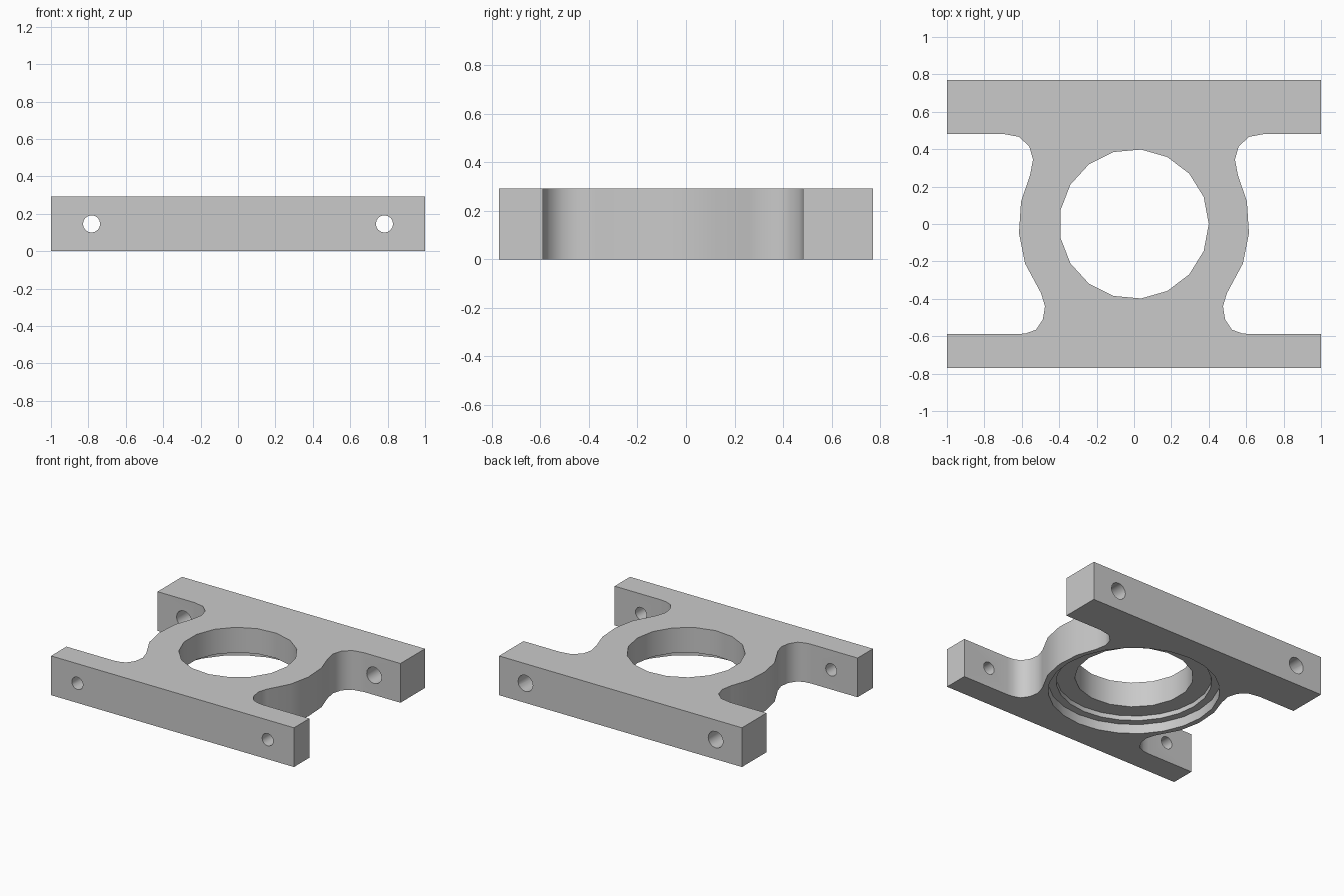
import bpy, bmesh, math
from mathutils import Matrix

old = bpy.data.objects.get("Cube")
if old:
    bpy.data.objects.remove(old, do_unlink=True)

HEIGHT = 0.292
BACK, FRONT = 0.77, -0.77

grey = bpy.data.materials.new("plain grey")
grey.use_nodes = True
grey.diffuse_color = (0.59, 0.59, 0.59, 1)
grey.node_tree.nodes["Principled BSDF"].inputs["Base Color"].default_value = grey.diffuse_color


def add_object(name, bm):
    bmesh.ops.recalc_face_normals(bm, faces=bm.faces[:])
    mesh = bpy.data.meshes.new(name)
    bm.to_mesh(mesh)
    bm.free()
    mesh.materials.append(grey)
    obj = bpy.data.objects.new(name, mesh)
    bpy.context.collection.objects.link(obj)
    return obj


def circle(radius, sides):
    return [(radius * math.cos(math.tau * i / sides), radius * math.sin(math.tau * i / sides))
            for i in range(sides)]


def wall(bm, points, low, high):
    """Upright wall along a closed path; returns its lower and upper edges."""
    rings = [[bm.verts.new((x, y, z)) for x, y in points] for z in (low, high)]
    count = len(points)
    for i in range(count):
        j = (i + 1) % count
        bm.faces.new((rings[0][i], rings[0][j], rings[1][j], rings[1][i]))
    return [[bm.edges.get((ring[i], ring[(i + 1) % count])) for i in range(count)]
            for ring in rings]


def level_face(bm, outer, inner):
    """Flat surface between an outer and an inner loop of edges."""
    bmesh.ops.triangle_fill(bm, edges=outer + inner, use_beauty=True, normal=(0, 0, 1))


def bolt_hole(target, x, radius, start, end):
    bm = bmesh.new()
    bmesh.ops.create_cone(bm, cap_ends=True, segments=16, radius1=radius,
                          radius2=radius, depth=end - start)
    bm.transform(Matrix.Translation((x, (start + end) / 2, HEIGHT / 2))
                 @ Matrix.Rotation(math.pi / 2, 4, 'X'))
    cutter = add_object("hole_cutter", bm)
    cutter.hide_render = True
    mod = target.modifiers.new("bolt_hole", 'BOOLEAN')
    mod.operation = 'DIFFERENCE'
    mod.solver = 'EXACT'
    mod.object = cutter
    bpy.context.view_layer.objects.active = target
    bpy.ops.object.modifier_apply(modifier=mod.name)
    bpy.data.objects.remove(cutter, do_unlink=True)


# Plate outline: two cross bars joined by a curved waist
waist = [(0.70, 0.482), (0.615, 0.466), (0.56, 0.415), (0.54, 0.345), (0.556, 0.26),
         (0.604, 0.12), (0.615, -0.05), (0.583, -0.21), (0.497, -0.37), (0.476, -0.44),
         (0.487, -0.51), (0.524, -0.565), (0.575, -0.584), (0.62, -0.589)]
right = [(1, BACK), (1, waist[0][1])] + waist + [(1, waist[-1][1]), (1, FRONT)]
outline = right + [(-x, y) for x, y in reversed(right)]

# Upright walls: outline, bore, and the two steps of the recess underneath
bm = bmesh.new()
outer_low, outer_high = wall(bm, outline, 0, HEIGHT)
rim_low, rim_high = wall(bm, circle(0.58, 24), 0, 0.07)
step_low, step_high = wall(bm, circle(0.525, 24), 0.07, 0.105)
bore_low, bore_high = wall(bm, circle(0.40, 17), 0.105, HEIGHT)

# Level surfaces joining them
level_face(bm, outer_high, bore_high)
level_face(bm, outer_low, rim_low)
level_face(bm, rim_high, step_low)
level_face(bm, step_high, bore_low)
plate = add_object("bearing_plate", bm)

# Bolt holes, wider in the back bar
for side in (-1, 1):
    bolt_hole(plate, side * 0.783, 0.046, FRONT - 0.1, -0.45)
    bolt_hole(plate, side * 0.783, 0.061, 0.35, BACK + 0.1)

# Smooth curved walls, crisp edges
bpy.ops.object.select_all(action='DESELECT')
plate.select_set(True)
bpy.context.view_layer.objects.active = plate
bpy.ops.object.shade_smooth_by_angle(angle=math.radians(40))
